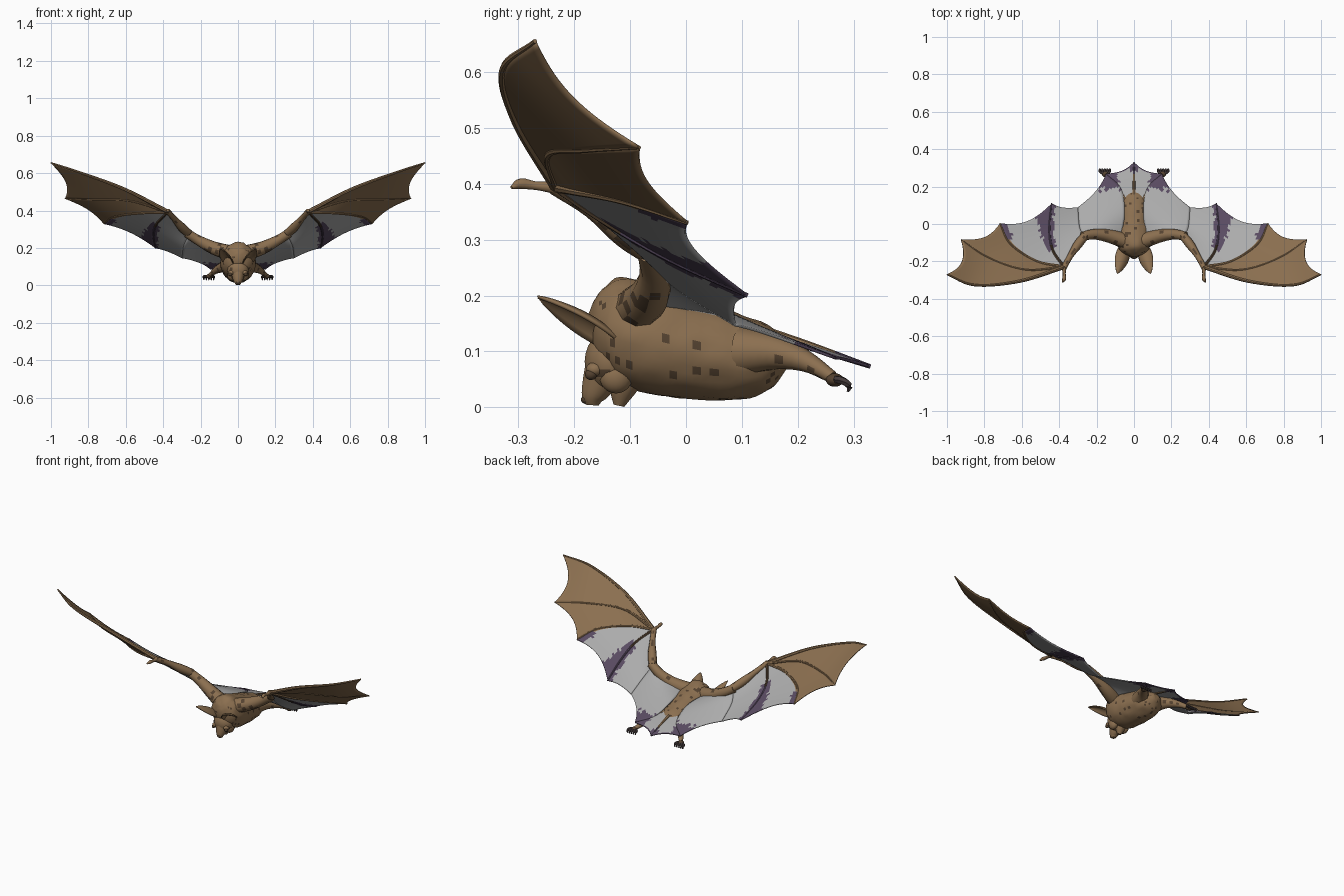
import bpy, bmesh, math, random
from mathutils import Vector, noise

random.seed(4)
cube = bpy.data.objects.get("Cube")
if cube:
    bpy.data.objects.remove(cube)


def material(name, rgb):
    m = bpy.data.materials.new(name)
    m.use_nodes = True
    m.diffuse_color = (*rgb, 1)
    bsdf = m.node_tree.nodes["Principled BSDF"]
    bsdf.inputs["Base Color"].default_value = (*rgb, 1)
    bsdf.inputs["Roughness"].default_value = 0.9
    return m


BROWN, GREY, PURPLE, DARK, CLAW = range(5)
MATS = [material("brown fur", (0.26, 0.16, 0.08)),
        material("grey membrane", (0.41, 0.41, 0.41)),
        material("purple skin", (0.10, 0.07, 0.12)),
        material("dark brown fur", (0.09, 0.055, 0.03)),
        material("dark claw", (0.06, 0.045, 0.045))]
PARTS = []


def path(pts, n):
    """Smooth curve through control points, any dimension."""
    p = [Vector(q) for q in pts]
    p = [2 * p[0] - p[1]] + p + [2 * p[-1] - p[-2]]
    out = []
    for i in range(n + 1):
        f = i / n * (len(p) - 3)
        k = min(int(f), len(p) - 4)
        t = f - k
        a, b, c, d = p[k:k + 4]
        out.append((2 * b + (c - a) * t + (2 * a - 5 * b + 4 * c - d) * t * t
                    + (3 * b - a - 3 * c + d) * t ** 3) / 2)
    return out


def skin(name, rows, paint, ring=False, mirror=False, thick=0):
    """Mesh over rows of points; paint gives a material from centre, u and v."""
    bm = bmesh.new()
    grid = [[bm.verts.new(p) for p in r] for r in rows]
    nu, nv = len(grid) - 1, len(grid[0])
    for i in range(nu):
        for j in range(nv if ring else nv - 1):
            k = (j + 1) % nv
            f = bm.faces.new((grid[i][j], grid[i][k], grid[i + 1][k], grid[i + 1][j]))
            f.material_index = paint(f.calc_center_median(), (i + .5) / nu, (j + .5) / nv)
    if ring:
        for r, u in ((grid[0], 0), (grid[-1], 1)):
            f = bm.faces.new(r)
            f.material_index = paint(f.calc_center_median(), u, 0)
    bmesh.ops.remove_doubles(bm, verts=bm.verts, dist=1e-5)
    bmesh.ops.recalc_face_normals(bm, faces=bm.faces)
    me = bpy.data.meshes.new(name)
    bm.to_mesh(me)
    bm.free()
    for m in MATS:
        me.materials.append(m)
    ob = bpy.data.objects.new(name, me)
    bpy.context.collection.objects.link(ob)
    if thick:
        s = ob.modifiers.new("thickness", "SOLIDIFY")
        s.thickness, s.offset = thick, 0
    if mirror:
        ob.modifiers.new("mirror", "MIRROR")
    PARTS.append(ob)


def flat(c):
    return lambda *_: c


def speckled(c, u, v):
    return DARK if noise.noise(c * 70) > 0.42 else BROWN


def tube(name, pts, paint=flat(BROWN), n=12, sides=10, mirror=True):
    """Tapered limb through points given as x, y, z, radius."""
    pts = path(pts, n)
    c = [p.to_3d() for p in pts]
    axis = (c[-1] - c[0]).normalized()
    ref = Vector((0, 1, 0)) if abs(axis.z) > 0.8 else Vector((0, 0, 1))
    rows = []
    for i, p in enumerate(pts):
        t = (c[min(i + 1, n)] - c[max(i - 1, 0)]).normalized()
        a = t.cross(ref).normalized()
        b = a.cross(t)
        rows.append([c[i] + p.w * (a * math.cos(w) + b * math.sin(w))
                     for w in (math.tau * k / sides for k in range(sides))])
    skin(name, rows, paint, ring=True, mirror=mirror)


def ball(name, centre, radii, paint=flat(BROWN), mirror=False):
    rows = []
    for i in range(13):
        a = math.pi * (i * 0.98 + 0.12) / 12
        rows.append([Vector(centre) + Vector((radii[0] * math.sin(a) * math.cos(w),
                     radii[1] * math.sin(a) * math.sin(w), radii[2] * math.cos(a)))
                     for w in (math.tau * k / 18 for k in range(18))])
    skin(name, rows, paint, ring=True, mirror=mirror)


# Wing skeleton lines, fanning out from the wrist
WRIST = (.375, -.23, .393)
LEAD = [WRIST, (.61, -.305, .515), (.85, -.327, .605), (1, -.27, .655)]
FINGER_A = [WRIST, (.58, -.245, .453), (.78, -.18, .46), (.925, -.083, .465)]
FINGER_B = [WRIST, (.52, -.2, .387), (.66, -.11, .368), (.717, .003, .33)]
FINGER_C = [WRIST, (.435, -.14, .33), (.452, -.03, .265), (.44, .11, .2)]
ELBOW = [(.26, -.07, .275), (.29, -.02, .215), (.3, .088, .147)]
FLANK = [(.07, -.08, .185), (.05, .06, .165), (.07, .19, .12), (.15, .268, .088)]
LEG_EDGE = [(.04, .13, .135), (.09, .21, .11), (.15, .268, .088)]
TAIL = [(0, .12, .14), (0, .22, .11), (0, .33, .073)]
N = 28


def membrane(name, one, two, scallop, paint, across=18):
    """Panel between two wing lines with a hollow trailing edge."""
    a, b = path(one, N * 4), path(two, N * 4)
    rows = []
    for i in range(N + 1):
        row = []
        for j in range(across + 1):
            t = j / across
            f = i * 4 * (1 - scallop * 4 * t * (1 - t))
            k = min(int(f), N * 4 - 1)
            pa, pb = a[k].lerp(a[k + 1], f - k), b[k].lerp(b[k + 1], f - k)
            row.append(pa.lerp(pb, t))
        rows.append(row)
    skin(name, rows, paint, mirror=True, thick=.005)


def ragged(c):
    return noise.noise(c * 45) * 0.12


def mid_paint(c, u, v):
    r = ragged(c)
    if v > .82 - .15 * u + r and u > .35 or v < .1 + r and u > .75 or u > .985:
        return PURPLE
    return BROWN if v < .04 else GREY


def inner_paint(c, u, v):
    return PURPLE if v < .12 + ragged(c) and u > .35 or u > .985 else GREY


def root_paint(c, u, v):
    r = ragged(c)
    if u < .07 + r * .4:
        return PURPLE
    return PURPLE if c.y > .185 + r * .3 and c.x < .19 or u > .985 else GREY


def tail_paint(c, u, v):
    r = ragged(c) * .4
    return PURPLE if c.x > .09 + r or c.y > .285 + r or u > .97 else GREY


membrane("wing_tip_membrane", LEAD, FINGER_A, .1, flat(BROWN))
membrane("wing_outer_membrane", FINGER_A, FINGER_B, .09, flat(BROWN))
membrane("wing_middle_membrane", FINGER_B, FINGER_C, .11, mid_paint)
membrane("wing_inner_membrane", FINGER_C, ELBOW, .04, inner_paint)
membrane("wing_root_membrane", ELBOW, FLANK, .07, root_paint)
membrane("tail_membrane", LEG_EDGE, TAIL, .1, tail_paint)


# Finger bones, arm and thumb
def bone(name, line, r0, r1, paint=flat(BROWN)):
    k = len(line) - 1
    tube(name, [(*p, r0 + (r1 - r0) * i / k) for i, p in enumerate(line)], paint, 24, 8)


bone("leading_finger", LEAD, .012, .004)
bone("second_finger", FINGER_A, .009, .003)
bone("third_finger", FINGER_B, .01, .004)
bone("fourth_finger", FINGER_C, .009, .004,
     lambda c, u, v: DARK if u < .4 else PURPLE)
bone("tail", TAIL, .012, .004, lambda c, u, v: BROWN if u < .7 else PURPLE)
tube("upper_arm", [(.05, -.09, .175, .042), (.13, -.065, .2, .036),
                   (.21, -.055, .24, .028), (.275, -.065, .28, .024)], speckled)
tube("forearm", [(.26, -.06, .275, .022), (.3, -.11, .31, .024),
                 (.34, -.17, .355, .016), (.375, -.235, .395, .015)], speckled)
tube("thumb", [(.375, -.225, .393, .014), (.373, -.265, .396, .008),
               (.374, -.295, .4, .01), (.384, -.312, .393, .003)])

# Body: rounded sections along its length (y, top, bottom, half width)
body = path([(-.174, .17, .13, .015), (-.155, .205, .075, .06), (-.115, .232, .04, .088),
             (-.05, .215, .022, .094), (.02, .192, .014, .088), (.1, .165, .016, .08),
             (.15, .145, .032, .065), (.185, .11, .075, .02)], 36)
rows = []
for y, top, low, wide in body:
    row = []
    for k in range(36):
        w = math.tau * k / 36
        p = Vector((wide * math.cos(w), y, (top + low) / 2 + (top - low) / 2 * math.sin(w)))
        fur = 1 + .05 * noise.noise(Vector((p.x * 50, p.y * 22, p.z * 50)))
        row.append(Vector((p.x * fur, y, (p.z - .1) * fur + .1)))
    rows.append(row)
skin("body", rows, speckled, ring=True)

# Head, muzzle, open jaw and eyes
ball("head", (0, -.135, .082), (.058, .047, .056), speckled)
tube("muzzle", [(0, -.14, .075, .042), (0, -.155, .045, .032),
                (0, -.166, .02, .022), (0, -.168, .004, .012)], mirror=False, sides=14)
ball("nose", (0, -.178, .014), (.012, .01, .008), flat(DARK))
tube("lower_jaw", [(0, -.105, .06, .034), (0, -.114, .03, .024),
                   (0, -.12, .003, .01)], mirror=False, sides=14)
ball("cheeks", (.035, -.125, .055), (.022, .03, .03), mirror=True)
ball("brows", (.036, -.163, .068), (.016, .016, .013), mirror=True)
ball("eyes", (.041, -.17, .059), (.01, .011, .01), flat(DARK), mirror=True)

# Cupped pointed ears
base, tip = Vector((.045, -.115, .1)), Vector((.09, -.265, .197))
along = (tip - base).normalized()
side = Vector((.9, .12, .4))
side = (side - along * side.dot(along)).normalized()
back = side.cross(along)
if back.z < 0:
    back = -back
rows = []
for i in range(15):
    u = i / 14
    half = .04 * math.sin(math.pi * (.14 + .86 * u)) ** .8 * (1 - .15 * u) + .0008
    rows.append([base.lerp(tip, u) + side * half * v + back * half * .55 * (1 - v * v)
                 for v in (j / 5 - 1 for j in range(11))])
skin("ears", rows, flat(BROWN), mirror=True, thick=.006)

# Hind legs with clawed toes
tube("hind_leg", [(.045, .1, .1, .045), (.075, .16, .098, .032), (.115, .215, .082, .019),
                  (.15, .262, .054, .011)], speckled)
ball("foot", (.153, .266, .049), (.018, .016, .012), flat(DARK), mirror=True)
for k in range(5):
    x = .13 + .013 * k
    tube(f"toe_{k + 1}", [(.148 + .003 * k, .265, .05, .007), (x, .28, .048, .007),
                          (x, .292, .038, .006), (x, .289, .028, .002)], flat(CLAW), 8, 6)

# Smooth shading with sharp creases kept
bpy.ops.object.select_all(action="DESELECT")
for ob in PARTS:
    ob.select_set(True)
bpy.context.view_layer.objects.active = PARTS[0]
bpy.ops.object.shade_smooth_by_angle(angle=math.radians(40))
